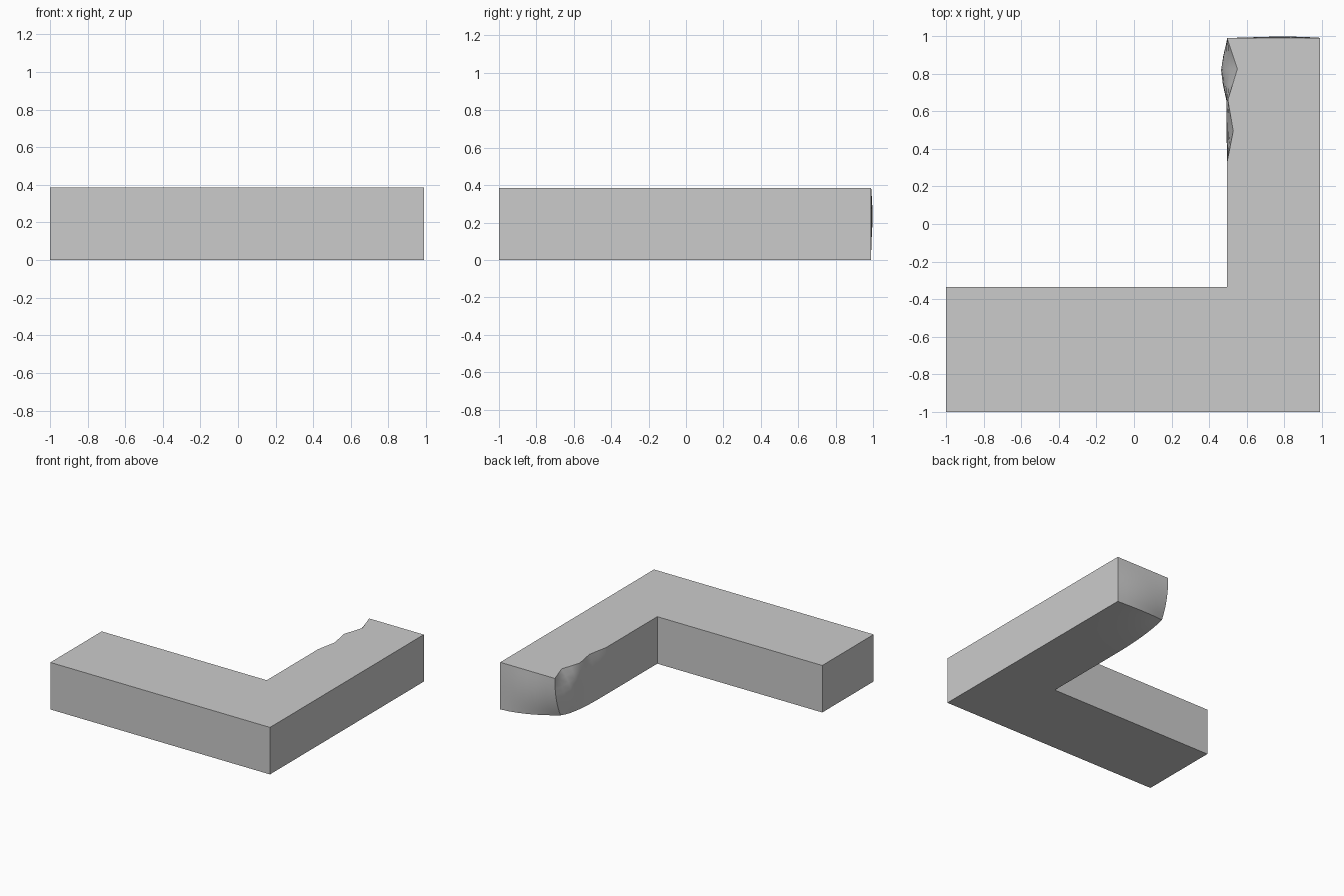
import bpy, bmesh, math
from mathutils import Vector

if "Cube" in bpy.data.objects:
    bpy.data.objects.remove(bpy.data.objects["Cube"])

H, X0, X1, Y0, Y1 = 0.385, 0.495, 0.99, 0.33, 0.99


def clamp(a):
    return min(1.0, max(0.0, a))


def lerp_table(y, pts):
    for (a, p), (b, q) in zip(pts, pts[1:]):
        if y <= b:
            return p + (q - p) * (y - a) / (b - a)
    return pts[-1][1]


NOTCH = [(0.33, 0), (0.495, 0.033), (0.66, 0.004), (0.825, 0.055), (0.99, 0)]
BULGE = [(0.33, 0), (0.495, 0.003), (0.66, 0.004), (0.743, 0.022),
         (0.825, 0.032), (0.908, 0.02), (0.99, 0)]


# Worn tip: chipped upper edge, swollen sides, rounded lower corner
def wear(p):
    u = clamp((X1 - p.x) / (X1 - X0))
    v = clamp((p.y - Y0) / (Y1 - Y0))
    t = clamp(p.z / H)
    x, y, z = p
    low = (1 - t) ** 2
    if u > 0.999:
        x += lerp_table(p.y, NOTCH) * max(0, (t - 0.5) / 0.5) ** 2
        x -= lerp_table(p.y, BULGE) * math.sin(math.pi * t)
    if v > 0.999:
        y += 0.01 * math.sin(math.pi * t) * math.sin(math.pi * u)
    y -= 0.074 * u ** 2 * v ** 3 * low
    z += 0.055 * u ** 1.5 * v ** 2.5 * low
    return x, y, z


bm = bmesh.new()

# L-shaped body, left open where the tip joins
outline = [(-1, -1), (X1, -1), (X1, Y0), (X0, Y0), (X0, -0.335), (-1, -0.335)]
bot = [bm.verts.new((x, y, 0)) for x, y in outline]
top = [bm.verts.new((x, y, H)) for x, y in outline]
bm.faces.new(bot[::-1])
bm.faces.new(top)
for i in range(6):
    j = (i + 1) % 6
    if i != 2:
        bm.faces.new((bot[i], bot[j], top[j], top[i]))


# Patch of the tip surface
def patch(point, n, m):
    g = [[bm.verts.new(wear(point(i / n, j / m))) for j in range(m + 1)]
         for i in range(n + 1)]
    for i in range(n):
        for j in range(m):
            bm.faces.new((g[i][j], g[i + 1][j], g[i + 1][j + 1], g[i][j + 1]))


# Tip: top, bottom, inner wall, outer wall, end
DX, DY = X1 - X0, Y1 - Y0
NX, NY, NZ = 6, 8, 8
patch(lambda a, b: Vector((X0 + DX * a, Y0 + DY * b, H)), NX, NY)
patch(lambda a, b: Vector((X0 + DX * a, Y0 + DY * b, 0)), NX, NY)
patch(lambda a, b: Vector((X0, Y0 + DY * a, H * b)), NY, NZ)
patch(lambda a, b: Vector((X1, Y0 + DY * a, H * b)), NY, NZ)
patch(lambda a, b: Vector((X0 + DX * a, Y1, H * b)), NX, NZ)

bmesh.ops.remove_doubles(bm, verts=bm.verts[:], dist=0.0005)
bmesh.ops.recalc_face_normals(bm, faces=bm.faces[:])
me = bpy.data.meshes.new("corner_block")
bm.to_mesh(me)
bm.free()
ob = bpy.data.objects.new("corner_block", me)
bpy.context.collection.objects.link(ob)
bpy.context.view_layer.objects.active = ob
ob.select_set(True)
bpy.ops.object.shade_smooth_by_angle(angle=math.radians(30))
